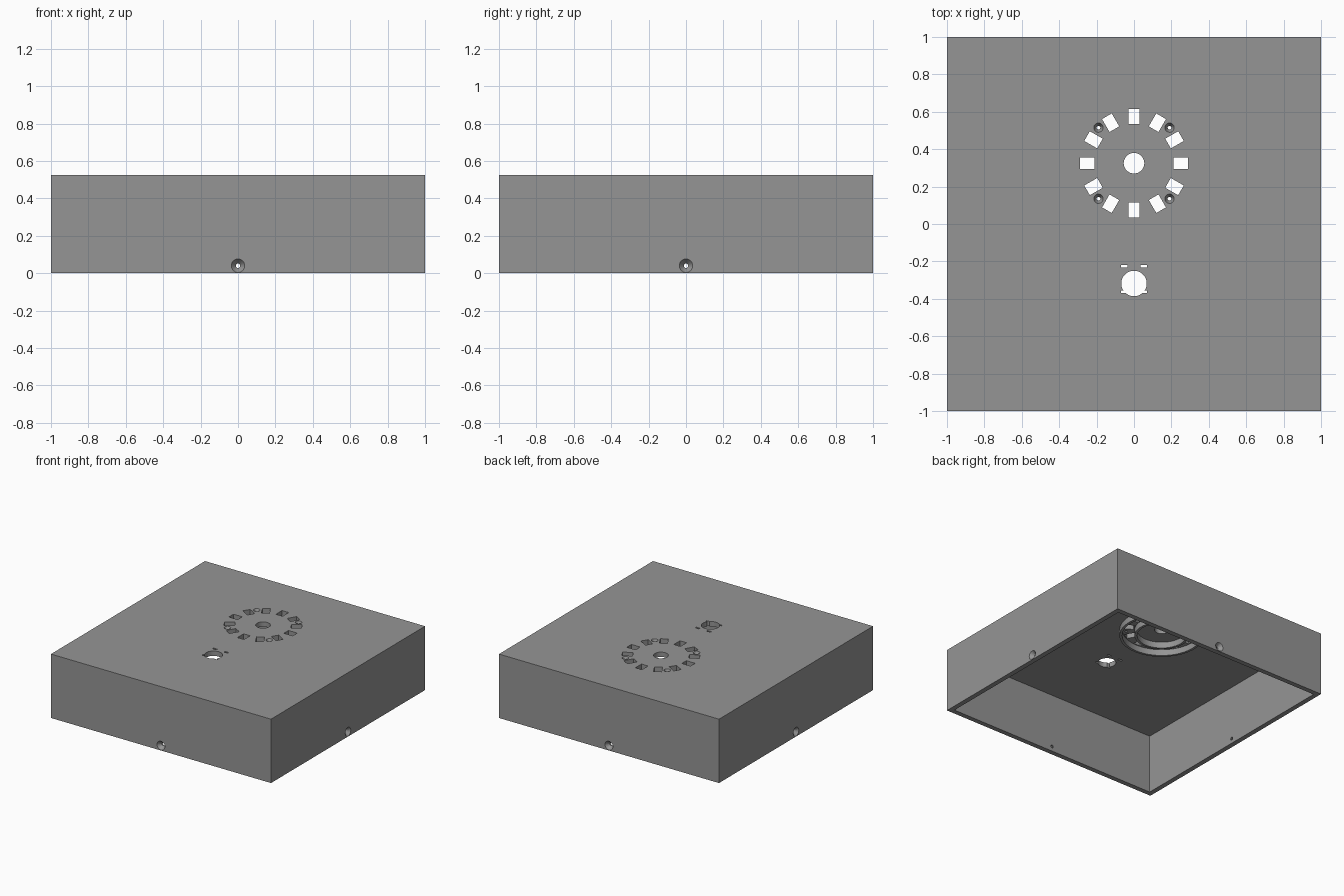
import bpy, bmesh, math
from mathutils import Matrix, Vector

if "Cube" in bpy.data.objects:
    bpy.data.objects.remove(bpy.data.objects["Cube"])

H, WALL, ROOF = 0.525, 0.04, 0.04
CEIL = H - ROOF
DIAL = Vector((0, 0.325, 0))

grey = bpy.data.materials.new("plain grey")
grey.diffuse_color = (0.30, 0.30, 0.30, 1)
grey.use_nodes = True
grey.node_tree.nodes["Principled BSDF"].inputs["Base Color"].default_value = grey.diffuse_color


def to_object(name, bm):
    bmesh.ops.recalc_face_normals(bm, faces=bm.faces)
    me = bpy.data.meshes.new(name)
    bm.to_mesh(me)
    bm.free()
    me.materials.append(grey)
    ob = bpy.data.objects.new(name, me)
    bpy.context.collection.objects.link(ob)
    return ob


def add_box(bm, size, matrix):
    bmesh.ops.create_cube(bm, size=1, matrix=matrix @ Matrix.Diagonal((*size, 1)))


def lathe(bm, profile, matrix, n=48, closed=False):
    """Revolve (radius, height) points about z; caps the ends unless closed."""
    rings = [[bm.verts.new(matrix @ Vector((r * math.cos(2 * math.pi * i / n),
                                            r * math.sin(2 * math.pi * i / n), z)))
              for i in range(n)] for r, z in profile]
    pairs = list(zip(rings, rings[1:]))
    if closed:
        pairs.append((rings[-1], rings[0]))
    else:
        bm.faces.new(rings[0][::-1])
        bm.faces.new(rings[-1])
    for a, b in pairs:
        for i in range(n):
            j = (i + 1) % n
            bm.faces.new((a[i], a[j], b[j], b[i]))


def cut(target, cutter):
    mod = target.modifiers.new(cutter.name, 'BOOLEAN')
    mod.operation, mod.solver, mod.object = 'DIFFERENCE', 'EXACT', cutter
    cutter.hide_render = True
    cutter.hide_viewport = True


# Case: a block, hollowed from below
bm = bmesh.new()
add_box(bm, (2, 2, H), Matrix.Translation((0, 0, H / 2)))
case = to_object("case", bm)

bm = bmesh.new()
inner = 2 - 2 * WALL
add_box(bm, (inner, inner, CEIL + 0.1), Matrix.Translation((0, 0, CEIL / 2 - 0.05)))
cut(case, to_object("cavity_cutter", bm))

# Ring of twelve windows
bm = bmesh.new()
for i in range(12):
    spin = Matrix.Translation(DIAL) @ Matrix.Rotation(i * math.pi / 6, 4, 'Z')
    add_box(bm, (0.08, 0.06, 0.2), spin @ Matrix.Translation((0.25, 0, CEIL)))
cut(case, to_object("window_cutter", bm))

# Round centre hole
bm = bmesh.new()
lathe(bm, [(0.055, CEIL - 0.1), (0.055, H + 0.1)], Matrix.Translation(DIAL))
cut(case, to_object("centre_hole_cutter", bm))

# Round sensor hole
bm = bmesh.new()
SENSOR = Vector((0, -0.318, 0))
lathe(bm, [(0.068, CEIL - 0.1), (0.068, H + 0.1)], Matrix.Translation(SENSOR))
cut(case, to_object("sensor_hole_cutter", bm))

# Small plain slots at the corners of the sensor hole
bm = bmesh.new()
for x in (-0.052, 0.052):
    for y in (-0.225, -0.363):
        add_box(bm, (0.036, 0.014, 0.2), Matrix.Translation((x, y, CEIL)))
cut(case, to_object("slot_cutter", bm))

# Countersunk screw holes around the dial
bm = bmesh.new()
for sx in (-1, 1):
    for sy in (-1, 1):
        at = DIAL + Vector((sx * 0.19, sy * 0.19, H))
        lathe(bm, [(0.01, -0.1), (0.01, -0.03), (0.025, 0), (0.025, 0.05)],
              Matrix.Translation(at), 24)
cut(case, to_object("dial_screw_cutter", bm))

# Countersunk screw holes in the middle of each wall
bm = bmesh.new()
for i in range(4):
    m = (Matrix.Rotation(i * math.pi / 2, 4, 'Z') @ Matrix.Translation((1, 0, 0.04))
         @ Matrix.Rotation(math.pi / 2, 4, 'Y'))
    lathe(bm, [(0.012, -0.1), (0.012, -0.03), (0.036, 0), (0.036, 0.05)], m, 24)
cut(case, to_object("wall_screw_cutter", bm))

# Two collars under the roof, on either side of the windows
for name, r0, r1 in (("inner_collar", 0.185, 0.205), ("outer_collar", 0.298, 0.318)):
    bm = bmesh.new()
    lathe(bm, [(r0, CEIL - 0.05), (r1, CEIL - 0.05), (r1, CEIL + 0.005), (r0, CEIL + 0.005)],
          Matrix.Translation(DIAL), 64, closed=True)
    ob = to_object(name, bm)
    for p in ob.data.polygons:
        p.use_smooth = abs(p.normal.z) < 0.5
    ob.data.set_sharp_from_angle(angle=math.radians(30))
